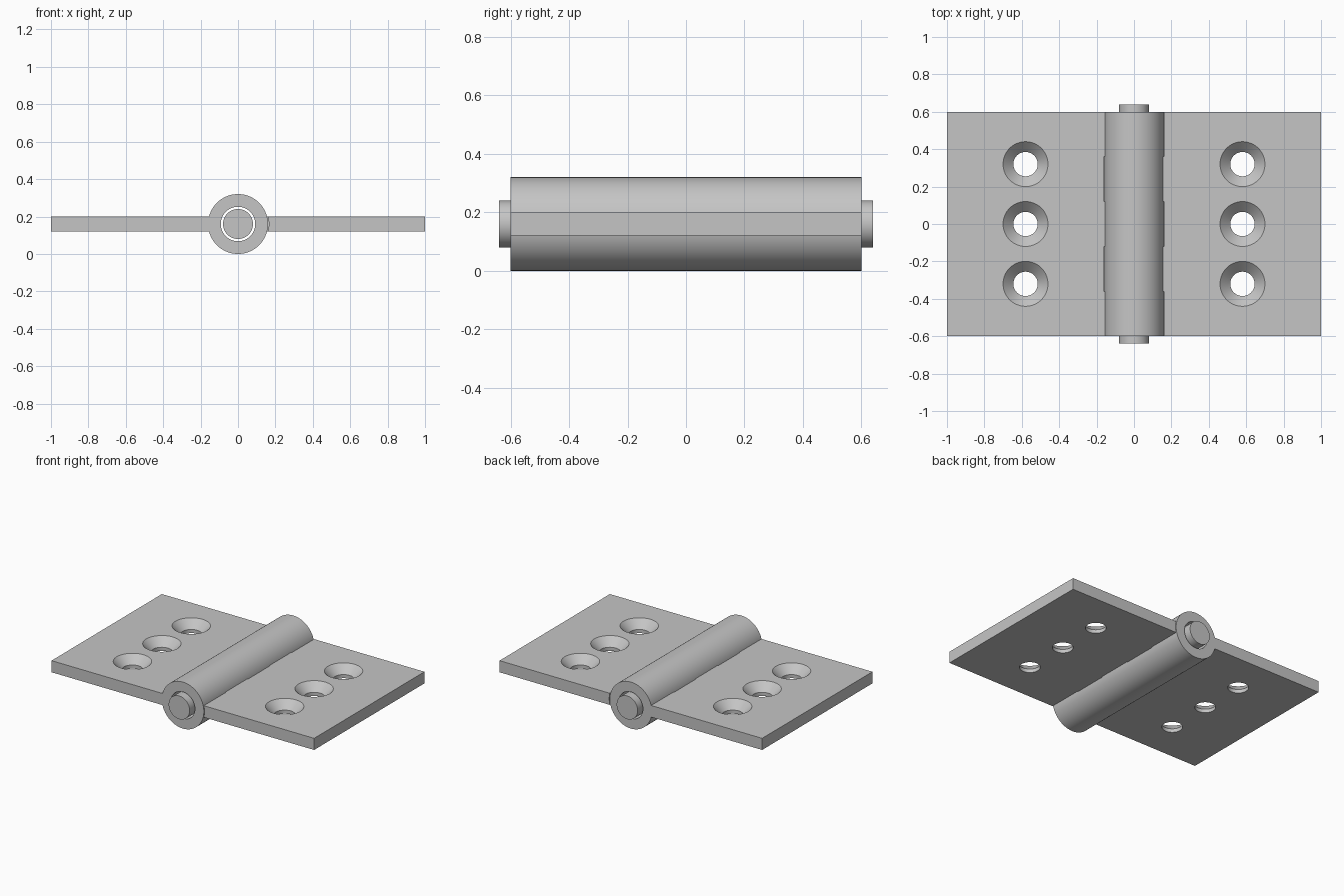
import bpy, bmesh, math
from mathutils import Matrix

AXIS_Z = 0.16                      # height of the pin axis
KNUCKLE_R, BORE_R, PIN_R = 0.16, 0.092, 0.08
CLEARANCE_R = 0.165
PITCH = 0.24                       # length of one knuckle
SEGMENTS = 96

if "Cube" in bpy.data.objects:
    bpy.data.objects.remove(bpy.data.objects["Cube"])

steel = bpy.data.materials.new("grey steel")
steel.use_nodes = True
colour = (0.56, 0.56, 0.56, 1)
steel.diffuse_color = colour
steel.node_tree.nodes["Principled BSDF"].inputs["Base Color"].default_value = colour


def make_object(name, bm):
    bmesh.ops.recalc_face_normals(bm, faces=bm.faces)
    mesh = bpy.data.meshes.new(name)
    bm.to_mesh(mesh)
    bm.free()
    mesh.materials.append(steel)
    obj = bpy.data.objects.new(name, mesh)
    bpy.context.collection.objects.link(obj)
    return obj


def lathe(name, profile, matrix):
    """Turn a closed (radius, height) profile; points at radius 0 merge."""
    bm = bmesh.new()
    rings = []
    for i in range(SEGMENTS):
        a = 2 * math.pi * i / SEGMENTS
        rings.append([bm.verts.new((r * math.cos(a), r * math.sin(a), h)) for r, h in profile])
    n = len(profile)
    for i, ring in enumerate(rings):
        after = rings[(i + 1) % SEGMENTS]
        for j in range(n):
            k = (j + 1) % n
            if profile[j][0] or profile[k][0]:
                bm.faces.new((ring[j], after[j], after[k], ring[k]))
    bmesh.ops.remove_doubles(bm, verts=bm.verts, dist=1e-5)
    bmesh.ops.transform(bm, matrix=matrix, verts=bm.verts)
    return make_object(name, bm)


def along_y(y):
    return Matrix.Translation((0, y, AXIS_Z)) @ Matrix.Rotation(math.pi / 2, 4, 'X')


def rod(name, radius, length, y=0):
    h = length / 2
    return lathe(name, [(0, -h), (radius, -h), (radius, h), (0, h)], along_y(y))


def combine(target, tool, operation):
    """Apply a boolean and discard the tool."""
    mod = target.modifiers.new("boolean", 'BOOLEAN')
    mod.operation, mod.object, mod.solver = operation, tool, 'EXACT'
    bpy.context.view_layer.objects.active = target
    bpy.ops.object.modifier_apply(modifier=mod.name)
    bpy.data.objects.remove(tool)


def smooth(obj):
    bpy.ops.object.select_all(action='DESELECT')
    obj.select_set(True)
    bpy.context.view_layer.objects.active = obj
    bpy.ops.object.shade_smooth_by_angle(angle=math.radians(25))


def make_leaf(name, side, own, other):
    # Flat plate reaching into the knuckle wall
    bm = bmesh.new()
    inner, outer = 0.13, 1.0
    bmesh.ops.create_cube(bm, size=1)
    bmesh.ops.scale(bm, vec=(outer - inner, 1.2, 0.08), verts=bm.verts)
    bmesh.ops.translate(bm, vec=(side * (inner + outer) / 2, 0, AXIS_Z), verts=bm.verts)
    leaf = make_object(name, bm)
    # Clearance around the knuckles of the opposite leaf
    for slot in other:
        extra = 0.1 if abs(slot) == 2 else 0
        shift = math.copysign(extra / 2, slot)
        combine(leaf, rod("clearance_cutter", CLEARANCE_R, PITCH + extra, slot * PITCH + shift),
                'DIFFERENCE')
    # Countersunk screw holes
    hole = [(0, -0.1), (0.065, -0.1), (0.065, 0.145 - AXIS_Z), (0.12, 0.04), (0.12, 0.1), (0, 0.1)]
    for y in (-0.32, 0, 0.32):
        combine(leaf, lathe("screw_hole_cutter", hole,
                            Matrix.Translation((side * 0.58, y, AXIS_Z))), 'DIFFERENCE')
    # Knuckle tubes
    h = PITCH / 2
    tube = [(BORE_R, -h), (KNUCKLE_R, -h), (KNUCKLE_R, h), (BORE_R, h)]
    for slot in own:
        combine(leaf, lathe("knuckle", tube, along_y(slot * PITCH)), 'UNION')
    smooth(leaf)


make_leaf("right_leaf", -1, (-2, 0, 2), (-1, 1))
make_leaf("left_leaf", 1, (-1, 1), (-2, 0, 2))

# Hinge pin
smooth(rod("hinge_pin", PIN_R, 1.28))
